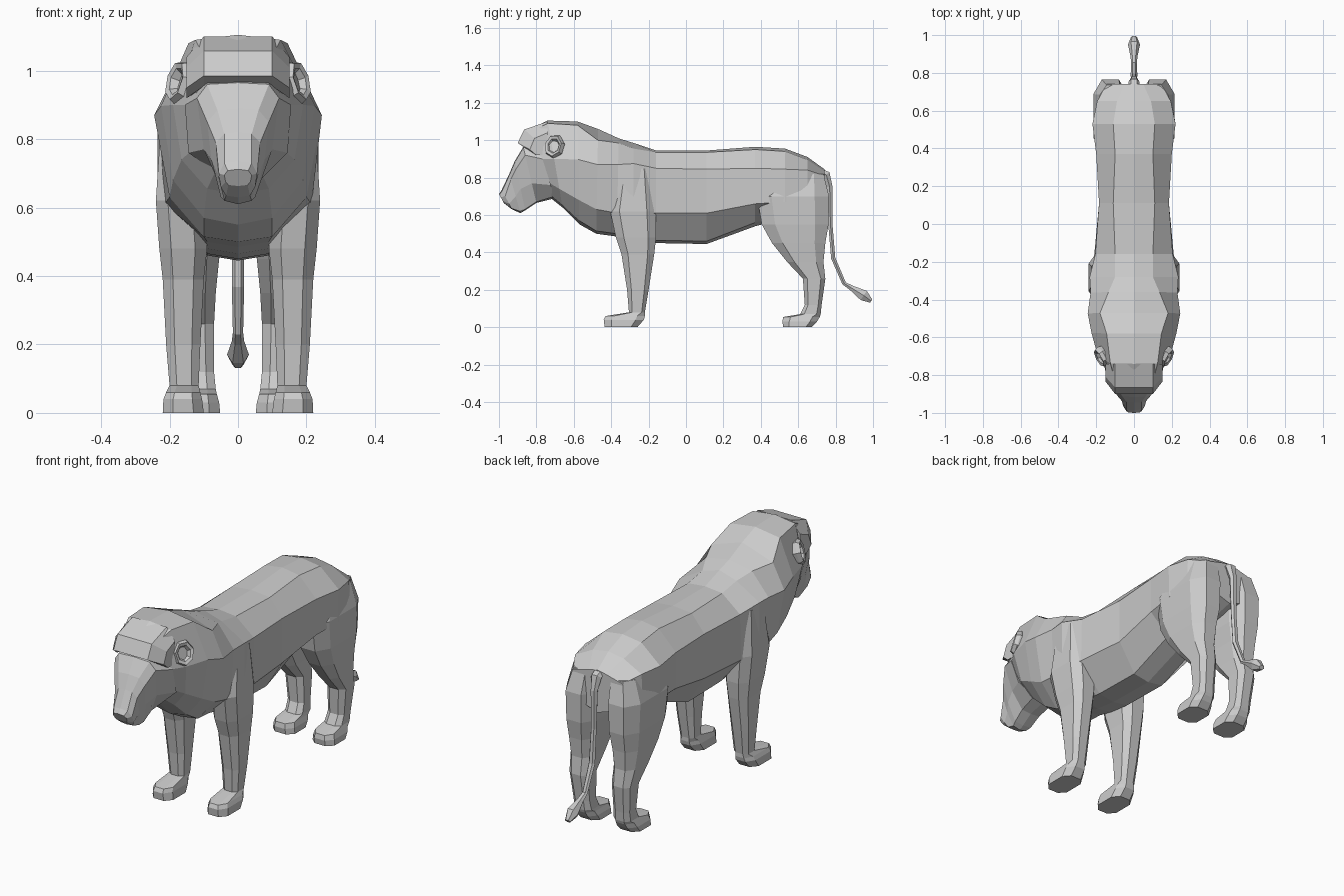
import bpy, bmesh, math
from mathutils import Vector

cube = bpy.data.objects.get("Cube")
if cube:
    bpy.data.objects.remove(cube, do_unlink=True)

GREY = (0.6, 0.6, 0.6, 1)
mat = bpy.data.materials.new("stone grey")
mat.use_nodes = True
mat.diffuse_color = GREY
bsdf = next(n for n in mat.node_tree.nodes if n.type == 'BSDF_PRINCIPLED')
bsdf.inputs["Base Color"].default_value = GREY


def loft(name, rings, mirror=False):
    """Skin a list of closed rings and cap both ends."""
    bm = bmesh.new()
    vs = [[bm.verts.new(p) for p in ring] for ring in rings]
    n = len(vs[0])
    for a, b in zip(vs, vs[1:]):
        for i in range(n):
            j = (i + 1) % n
            bm.faces.new((a[i], a[j], b[j], b[i]))
    bm.faces.new(vs[0])
    bm.faces.new(vs[-1])
    bmesh.ops.recalc_face_normals(bm, faces=bm.faces)
    me = bpy.data.meshes.new(name)
    bm.to_mesh(me)
    bm.free()
    me.materials.append(mat)
    ob = bpy.data.objects.new(name, me)
    bpy.context.collection.objects.link(ob)
    if mirror:
        ob.modifiers.new("mirror", 'MIRROR')
    return ob


def section(y_top, y_bot, z_top, half, z_bot):
    """Symmetric cross-section whose plane leans from y_top to y_bot."""
    pts = [(0, z_top)] + half + [(0, z_bot)] + [(-x, z) for x, z in reversed(half)]
    return [(x, y_bot + (y_top - y_bot) * (z - z_bot) / (z_top - z_bot), z)
            for x, z in pts]


def leg_ring(z, y0, y1, x0, x1):
    """Horizontal chamfered rectangle."""
    cx, cy = (x1 - x0) * 0.25, (y1 - y0) * 0.2
    return [(x0 + cx, y0, z), (x1 - cx, y0, z), (x1, y0 + cy, z), (x1, y1 - cy, z),
            (x1 - cx, y1, z), (x0 + cx, y1, z), (x0, y1 - cy, z), (x0, y0 + cy, z)]


# Mane, chest, barrel and rump
loft("body", [section(*s) for s in [
    (-0.84, -0.76, 1.055, [(0.10, 1.045), (0.13, 0.90), (0.10, 0.80), (0.05, 0.74)], 0.72),
    (-0.74, -0.66, 1.105, [(0.125, 1.09), (0.19, 0.90), (0.165, 0.74), (0.09, 0.655)], 0.64),
    (-0.58, -0.57, 1.10, [(0.145, 1.08), (0.225, 0.897), (0.19, 0.68), (0.10, 0.57)], 0.55),
    (-0.47, -0.48, 1.06, [(0.18, 1.0), (0.245, 0.87), (0.20, 0.63), (0.10, 0.515)], 0.50),
    (-0.36, -0.37, 1.01, [(0.135, 0.985), (0.23, 0.87), (0.215, 0.61), (0.09, 0.50)], 0.485),
    (-0.28, -0.28, 0.985, [(0.10, 0.955), (0.235, 0.875), (0.235, 0.61), (0.09, 0.48)], 0.465),
    (-0.16, -0.16, 0.945, [(0.10, 0.935), (0.205, 0.85), (0.21, 0.61), (0.09, 0.465)], 0.45),
    (0.11, 0.11, 0.945, [(0.11, 0.935), (0.185, 0.845), (0.185, 0.61), (0.09, 0.46)], 0.445),
    (0.37, 0.37, 0.965, [(0.10, 0.95), (0.20, 0.85), (0.20, 0.66), (0.09, 0.56)], 0.54),
    (0.53, 0.53, 0.955, [(0.11, 0.94), (0.22, 0.845), (0.215, 0.67), (0.09, 0.60)], 0.58),
    (0.65, 0.65, 0.91, [(0.09, 0.895), (0.195, 0.84), (0.20, 0.68), (0.08, 0.62)], 0.60),
    (0.74, 0.74, 0.845, [(0.05, 0.835), (0.145, 0.81), (0.15, 0.68), (0.06, 0.64)], 0.62),
]])

# Face and muzzle
loft("head", [section(*s) for s in [
    (-0.80, -0.70, 1.0, [(0.10, 0.98), (0.155, 0.90), (0.145, 0.76), (0.06, 0.70)], 0.69),
    (-0.87, -0.80, 0.965, [(0.09, 0.96), (0.12, 0.92), (0.10, 0.77), (0.055, 0.67)], 0.665),
    (-0.915, -0.86, 0.89, [(0.06, 0.885), (0.09, 0.85), (0.078, 0.74), (0.05, 0.63)], 0.625),
    (-0.945, -0.885, 0.82, [(0.04, 0.815), (0.065, 0.79), (0.06, 0.70), (0.04, 0.62)], 0.61),
    (-0.985, -0.93, 0.735, [(0.04, 0.73), (0.056, 0.70), (0.05, 0.66), (0.035, 0.635)], 0.63),
    (-1.0, -0.973, 0.712, [(0.03, 0.708), (0.04, 0.695), (0.036, 0.675), (0.028, 0.666)], 0.663),
]])

# Overhanging fringe of the mane above the eyes
fringe = [(-0.74, 1.10), (-0.865, 1.057), (-0.90, 0.985), (-0.84, 0.955), (-0.74, 0.95)]
fringe_end = [(-0.74, 1.04), (-0.81, 1.01), (-0.835, 0.95), (-0.80, 0.92), (-0.74, 0.92)]
loft("mane_fringe", [[(x, y, z) for y, z in prof] for x, prof in [
    (-0.15, fringe_end), (-0.10, fringe), (0.10, fringe), (0.15, fringe_end)]])

# Cupped ears
centre = Vector((0.165, -0.70, 0.965))
out = Vector((0.85, -0.45, 0.25)).normalized()
side = out.cross(Vector((0, 0, 1))).normalized()
up = side.cross(out)
ear = []
for r, d in [(0.045, -0.05), (0.058, 0.005), (0.05, 0.025), (0.036, 0.02), (0.018, -0.012)]:
    ear.append([centre + out * d + side * (r * math.cos(a)) + up * (1.15 * r * math.sin(a))
                for a in (math.tau * k / 7 + 0.2 for k in range(7))])
loft("ears", ear, mirror=True)

# Legs with paws
loft("front_legs", [leg_ring(*r) for r in [
    (0.85, -0.36, -0.19, 0.10, 0.225),
    (0.62, -0.405, -0.16, 0.10, 0.24),
    (0.48, -0.375, -0.16, 0.09, 0.23),
    (0.39, -0.345, -0.17, 0.10, 0.22),
    (0.20, -0.315, -0.20, 0.11, 0.21),
    (0.08, -0.305, -0.22, 0.115, 0.20),
    (0.06, -0.43, -0.22, 0.11, 0.21),
    (0.04, -0.44, -0.225, 0.105, 0.218),
    (0.0, -0.435, -0.26, 0.10, 0.22),
]], mirror=True)

loft("hind_legs", [leg_ring(*r) for r in [
    (0.82, 0.48, 0.735, 0.04, 0.18),
    (0.70, 0.38, 0.765, 0.035, 0.215),
    (0.55, 0.405, 0.762, 0.04, 0.21),
    (0.45, 0.46, 0.745, 0.055, 0.20),
    (0.35, 0.54, 0.735, 0.065, 0.188),
    (0.26, 0.625, 0.745, 0.07, 0.178),
    (0.12, 0.635, 0.725, 0.07, 0.165),
    (0.07, 0.61, 0.72, 0.065, 0.165),
    (0.055, 0.52, 0.715, 0.062, 0.17),
    (0.03, 0.515, 0.70, 0.055, 0.178),
    (0.0, 0.52, 0.67, 0.052, 0.18),
]], mirror=True)

# Tail with a tuft: y, z, half width, half depth
path = [(0.70, 0.835, 0.032, 0.025), (0.75, 0.815, 0.03, 0.025), (0.768, 0.75, 0.02, 0.018),
        (0.772, 0.55, 0.016, 0.013), (0.787, 0.37, 0.018, 0.013), (0.845, 0.235, 0.015, 0.012),
        (0.885, 0.21, 0.018, 0.016), (0.95, 0.17, 0.032, 0.034), (0.99, 0.14, 0.016, 0.012)]
tail = []
for i, (y, z, rx, rn) in enumerate(path):
    a, b = path[max(i - 1, 0)], path[min(i + 1, len(path) - 1)]
    t = Vector((0, b[0] - a[0], b[1] - a[1])).normalized()
    n = Vector((0, -t.z, t.y))
    tail.append([Vector((rx * math.cos(k * math.pi / 3), y, z)) + n * (rn * math.sin(k * math.pi / 3))
                 for k in range(6)])
loft("tail", tail)
